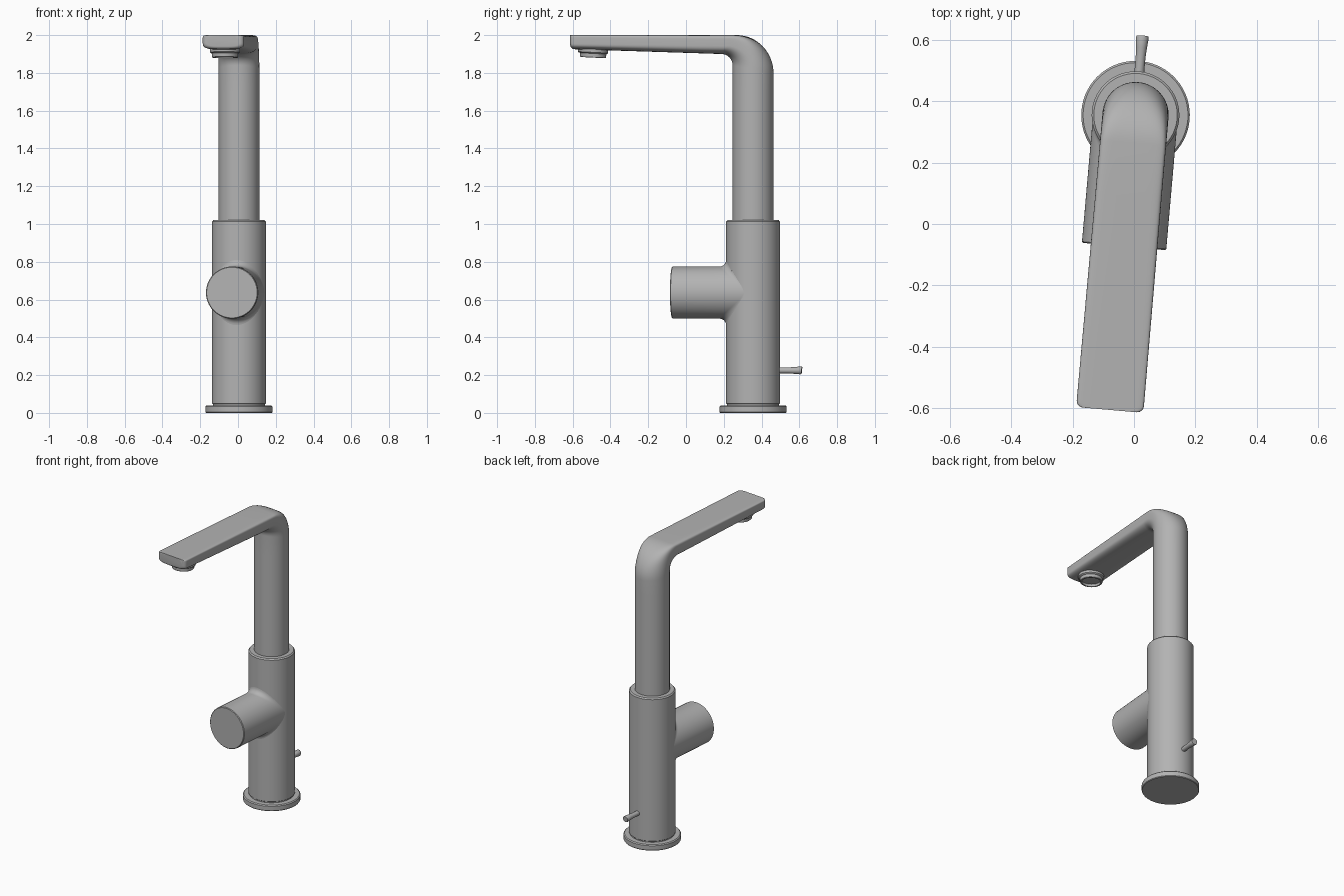
import bpy, bmesh
from math import sin, cos, pi, sqrt, radians

if "Cube" in bpy.data.objects:
    bpy.data.objects.remove(bpy.data.objects["Cube"])

metal = bpy.data.materials.new("brushed_grey")
metal.use_nodes = True
GREY = (0.45, 0.45, 0.45, 1)
metal.diffuse_color = GREY
metal.node_tree.nodes["Principled BSDF"].inputs["Base Color"].default_value = GREY

ORIGIN = (0.005, 0.355, 0)   # column axis
TURN = radians(-5)           # the whole tap is turned slightly
R_BODY = 0.143


def loft(name, rings, angle=35):
    """Skin a list of closed rings, cap both ends, place on the column axis."""
    bm = bmesh.new()
    loops = [[bm.verts.new(p) for p in ring] for ring in rings]
    n = len(loops[0])
    for a, b in zip(loops, loops[1:]):
        for i in range(n):
            j = (i + 1) % n
            bm.faces.new((a[i], a[j], b[j], b[i]))
    bm.faces.new(loops[0][::-1])
    bm.faces.new(loops[-1])
    bmesh.ops.recalc_face_normals(bm, faces=bm.faces)
    mesh = bpy.data.meshes.new(name)
    bm.to_mesh(mesh)
    bm.free()
    mesh.materials.append(metal)
    ob = bpy.data.objects.new(name, mesh)
    bpy.context.collection.objects.link(ob)
    ob.location = ORIGIN
    ob.rotation_euler.z = TURN
    bpy.ops.object.select_all(action='DESELECT')
    ob.select_set(True)
    bpy.context.view_layer.objects.active = ob
    bpy.ops.object.shade_smooth_by_angle(angle=radians(angle))
    return ob


def circle(r, n):
    return [(r * cos(2 * pi * i / n), r * sin(2 * pi * i / n)) for i in range(n)]


def turned(name, profile, n=64):
    """Upright turned part from (radius, height) pairs."""
    return loft(name, [[(x, y, z) for x, y in circle(r, n)] for r, z in profile])


# Base flange and lower body
turned("base_flange", [(0.174, 0), (0.177, 0.004), (0.177, 0.034), (0.171, 0.04)])
turned("lower_body", [(0.138, 0.03), (0.138, 0.046), (R_BODY, 0.05),
                      (R_BODY, 1.012), (0.136, 1.02)])


# Neck and spout: one skin going from a round pipe to a flat-topped bar
def power(c, n):
    return (1 if c >= 0 else -1) * abs(c) ** (2 / n)


def section(outer, inner, half, flat, n=64):
    """Superellipse ring between an outer and an inner (reach, height) point."""
    ring = []
    for i in range(n):
        t = 2 * pi * (i + 0.5) / n
        e = 2 + flat * (10 if sin(t) > 0 else 1.6)
        x = half * power(cos(t), e)
        v = 0.5 + 0.5 * power(sin(t), e)
        s = inner[0] + v * (outer[0] - inner[0])
        z = inner[1] + v * (outer[1] - inner[1])
        ring.append((x, -s, z))
    return ring


HALF = 0.108
rings = [section((-HALF, z), (HALF, z), HALF, 0) for z in (1.0, 1.4, 1.7)]
STEPS = 16
for k in range(STEPS + 1):
    a = k / STEPS * pi / 2
    f = k / STEPS
    rings.append(section((0.092 - 0.2 * cos(a), 1.8 + 0.2 * sin(a)),
                         (0.168 - 0.06 * cos(a), 1.84 + 0.06 * sin(a)),
                         HALF, 0.6 * f ** 3))
LENGTH, ROUND = 0.965, 0.022
for k in range(1, 9):
    f = k / 8
    s = 0.168 + f * (LENGTH - ROUND - 0.168)
    rings.append(section((s, 2.0), (s, 1.90 + 0.025 * f), HALF + 0.002 * f, 0.6 + 0.4 * f))
for k in range(1, 7):                       # rounded corners at the tip
    a = k / 6 * pi / 2
    s = LENGTH - ROUND * (1 - sin(a))
    inset = ROUND * (1 - cos(a))
    rings.append(section((s, 2.0), (s, 1.925 + 0.7 * inset), HALF + 0.002 - inset, 1))
loft("neck_and_spout", rings, 40)

# Outlet nozzle with a recessed mouth, tipped slightly forward
nozzle = []
for r, z in [(0.08, 1.95), (0.08, 1.909), (0.076, 1.905), (0.07, 1.903), (0.069, 1.883),
             (0.067, 1.881), (0.058, 1.881), (0.057, 1.897)]:
    nozzle.append([(x, y - 0.85, z - 0.05 * y) for x, y in circle(r, 48)])
loft("outlet_nozzle", nozzle)

# Control knob, flared where it meets the body
R_KNOB, Z_KNOB, REACH, N = 0.138, 0.637, 0.43, 72
rings = []
for k in range(-1, 7):
    ring = []
    a = max(k, 0) / 6 * pi / 2
    for x, z in circle(R_KNOB, N):
        fillet = 0.035 * abs(z) / R_KNOB
        s = sqrt(R_BODY ** 2 - x ** 2) + fillet * (1 - cos(a))
        grow = 1 + fillet * (1 - sin(a)) / R_KNOB
        if k < 0:
            s -= 0.03
        ring.append((x, -s, Z_KNOB + z * grow))
    rings.append(ring)
for r, s in [(R_KNOB, REACH - 0.004), (R_KNOB - 0.004, REACH)]:
    rings.append([(x, -s, Z_KNOB + z) for x, z in circle(r, N)])
loft("control_knob", rings, 40)

# Small lift rod at the back
rod = []
for r, y in [(0.016, 0.12), (0.016, 0.19), (0.018, 0.22), (0.021, 0.254), (0.019, 0.259)]:
    rod.append([(x, y + 0.1 * z, 0.225 + z) for x, z in circle(r, 24)])
loft("lift_rod", rod)
